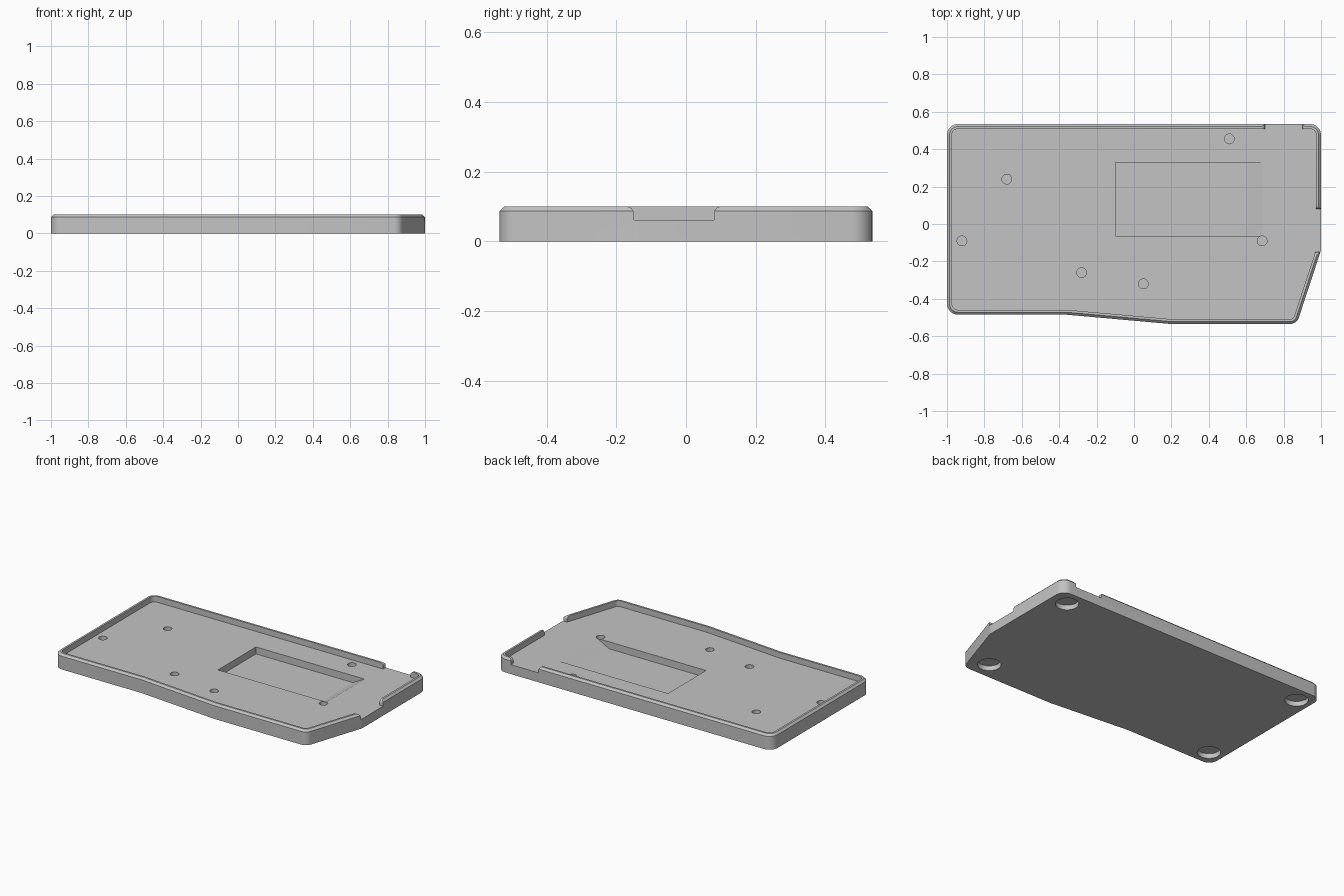
import bpy, bmesh, math
from mathutils import Vector, Matrix

cube = bpy.data.objects.get("Cube")
if cube:
    bpy.data.objects.remove(cube, do_unlink=True)

FLOOR, TOP, CHAMFER, WALL = 0.062, 0.1, 0.013, 0.026

grey = bpy.data.materials.new("plain grey")
grey.use_nodes = True
grey.diffuse_color = (0.55, 0.55, 0.55, 1)
grey.node_tree.nodes["Principled BSDF"].inputs["Base Color"].default_value = grey.diffuse_color


def rounded(corners, radius):
    """Counter-clockwise polygon with every corner filleted."""
    out = []
    for i, (c, r) in enumerate(zip(corners, radius)):
        c = Vector(c)
        a = (Vector(corners[i - 1]) - c).normalized()
        b = (Vector(corners[(i + 1) % len(corners)]) - c).normalized()
        turn = math.pi - a.angle(b)
        if r == 0:
            out.append(c)
            continue
        start = c + a * r * math.tan(turn / 2)
        centre = start + Vector((a.y, -a.x)) * r
        steps = max(1, round(turn / math.radians(10)))
        for k in range(steps + 1):
            out.append(centre + Matrix.Rotation(turn * k / steps, 2) @ (start - centre))
    return out


def inset(points, d):
    """Move a counter-clockwise outline inwards by d."""
    out = []
    for i, p in enumerate(points):
        e = (p - points[i - 1]).normalized()
        f = (points[(i + 1) % len(points)] - p).normalized()
        n, m = Vector((-e.y, e.x)), Vector((-f.y, f.x))
        out.append(p + (n + m) * d / (1 + n.dot(m)))
    return out


def loft(name, rings):
    """Closed solid through rings of 3D points."""
    bm = bmesh.new()
    loops = [[bm.verts.new(p) for p in ring] for ring in rings]
    n = len(loops[0])
    for lo, hi in zip(loops, loops[1:]):
        for i in range(n):
            j = (i + 1) % n
            bm.faces.new((lo[i], lo[j], hi[j], hi[i]))
    bm.faces.new(loops[0][::-1])
    bm.faces.new(loops[-1])
    bmesh.ops.recalc_face_normals(bm, faces=bm.faces)
    mesh = bpy.data.meshes.new(name)
    bm.to_mesh(mesh)
    bm.free()
    mesh.materials.append(grey)
    obj = bpy.data.objects.new(name, mesh)
    bpy.context.collection.objects.link(obj)
    return obj


def level(points, z):
    return [(p[0], p[1], z) for p in points]


def disc(x, y, r):
    return [(x + r * math.cos(math.tau * k / 40), y + r * math.sin(math.tau * k / 40))
            for k in range(40)]


def cut(cutter):
    cutter.hide_render = True
    mod = tray.modifiers.new("cut", "BOOLEAN")
    mod.operation, mod.solver, mod.object = "DIFFERENCE", "EXACT", cutter
    bpy.ops.object.modifier_apply(modifier=mod.name)
    bpy.data.objects.remove(cutter, do_unlink=True)


def notch_profile(lo, hi, r=0.02):
    """Opening with its upper shoulders rounded over."""
    arc = [math.pi / 2 * k / 6 for k in range(7)]
    right = [(hi + r - r * math.cos(a), TOP - r + r * math.sin(a)) for a in arc]
    left = [(lo - r + r * math.cos(a), TOP - r + r * math.sin(a)) for a in reversed(arc)]
    return ([(lo, FLOOR), (hi, FLOOR)] + right
            + [(hi + r, TOP + 0.05), (lo - r, TOP + 0.05)] + left)


# Tray body with a chamfered upper edge
corners = [(-1, -0.485), (-0.36, -0.485), (0.2, -0.535), (0.87, -0.535),
           (1, -0.14), (1, 0.535), (-1, 0.535)]
outline = rounded(corners, [0.06, 0, 0, 0.05, 0.03, 0.06, 0.06])
tray = loft("tray", [level(outline, 0), level(outline, TOP - CHAMFER),
                     level(inset(outline, CHAMFER), TOP)])
bpy.context.view_layer.objects.active = tray
tray.select_set(True)

# Sunken floor inside the rim
inner = inset(outline, WALL)
cut(loft("cavity", [level(inner, FLOOR), level(inner, 0.2)]))

# Openings in the rim, at the back and on the left side
back = notch_profile(0.7, 0.9)
cut(loft("back_opening", [[(x, y, z) for x, z in back] for y in (0.45, 0.6)]))
side = notch_profile(-0.15, 0.08)
cut(loft("side_opening", [[(x, y, z) for y, z in side] for x in (0.9, 1.1)]))

# Rectangular pocket that ramps up at one end
pocket = [(-0.1, 0.016), (0.605, 0.016), (0.69, FLOOR), (0.69, 0.15), (-0.1, 0.15)]
cut(loft("pocket", [[(x, y, z) for x, z in pocket] for y in (-0.065, 0.33)]))

# Screw holes in the floor
for x, y in [(0.51, 0.455), (-0.68, 0.24), (-0.92, -0.09),
             (-0.28, -0.26), (0.05, -0.32), (0.685, -0.09)]:
    ring = disc(x, y, 0.026)
    cut(loft("screw_hole", [level(ring, 0.03), level(ring, 0.15)]))

# Round recesses for feet underneath
for x, y in [(0.88, 0.43), (-0.9, 0.43), (-0.9, -0.38), (0.77, -0.42)]:
    ring = disc(x, y, 0.07)
    cut(loft("foot_recess", [level(ring, -0.05), level(ring, 0.032)]))

bpy.ops.object.shade_smooth_by_angle(angle=math.radians(25))
